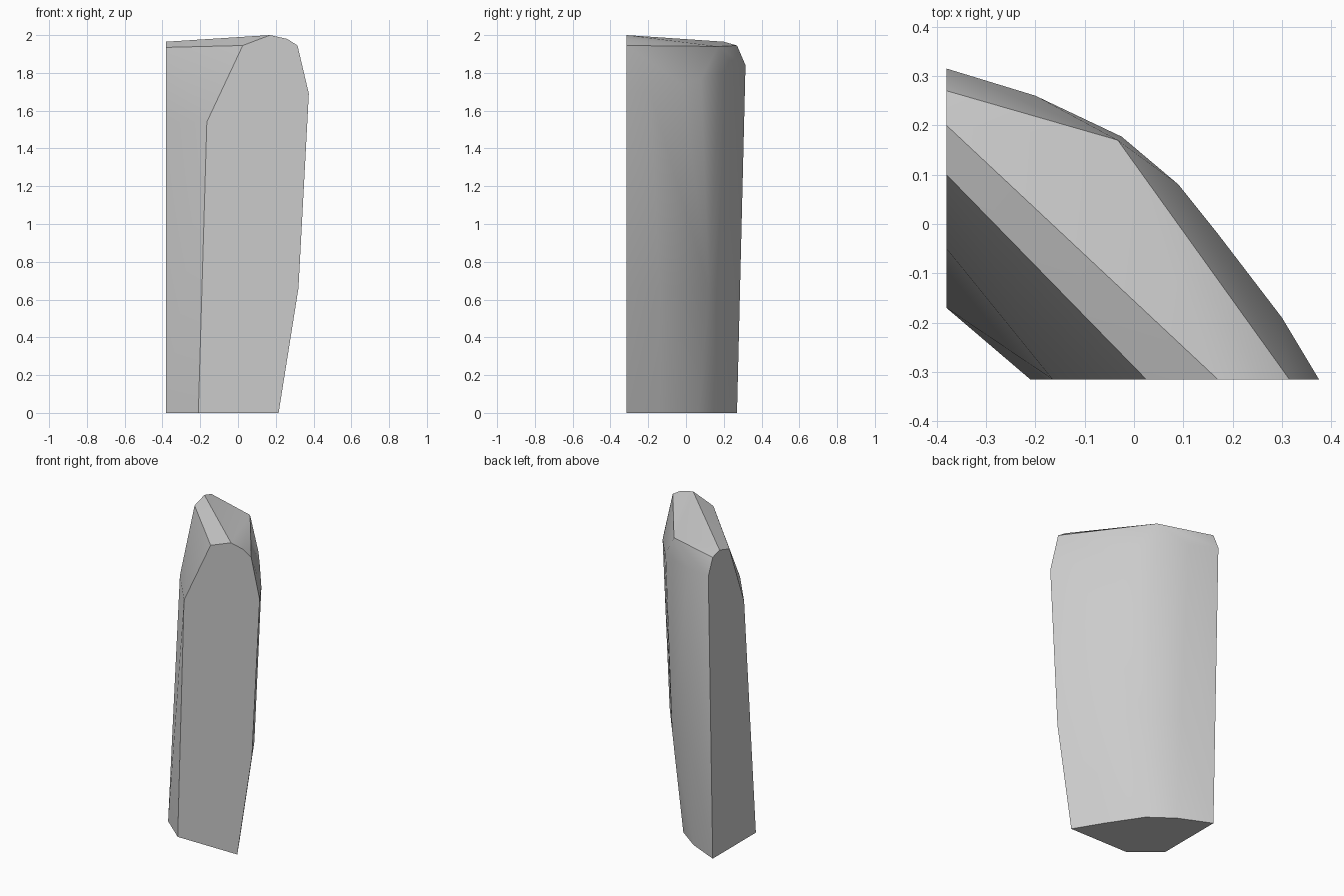
import bpy, bmesh, math

cube = bpy.data.objects.get("Cube")
if cube:
    bpy.data.objects.remove(cube)

stone = bpy.data.materials.new("pale_grey_stone")
stone.use_nodes = True
grey = (0.6, 0.6, 0.6, 1)
stone.diffuse_color = grey
stone.node_tree.nodes["Principled BSDF"].inputs["Base Color"].default_value = grey

CUT_X, CUT_Y = -0.38, -0.315   # the two flat split planes

# outline of the front split face (x, z)
front = [(-0.21, 0), (0.215, 0), (0.32, 0.66), (0.375, 1.69), (0.315, 1.945),
         (0.26, 1.98), (0.17, 2.0), (0.025, 1.945), (-0.165, 1.54)]
# outline of the side split face (y, z)
side = [(-0.17, 0), (0.27, 0), (0.315, 1.84), (0.27, 1.945), (0.2, 1.965),
        (0.10, 1.935), (-0.05, 1.54)]
# rounded outer wall: foot, waist, shoulder and top corner (x, y, z)
wall = [(0.11, -0.14, 0), (-0.03, 0.07, 0), (-0.18, 0.18, 0),
        (0.215, -0.14, 0.66), (0.015, 0.12, 0.66), (-0.185, 0.215, 0.66),
        (0.3, -0.19, 1.7), (0.17, -0.02, 1.74), (0.09, 0.08, 1.77),
        (-0.025, 0.177, 1.8), (-0.2, 0.26, 1.82), (-0.033, 0.17, 1.94)]

points = [(x, CUT_Y, z) for x, z in front] + [(CUT_X, y, z) for y, z in side] + wall

# wrap the outlines into one faceted shard
bm = bmesh.new()
for p in points:
    bm.verts.new(p)
hull = bmesh.ops.convex_hull(bm, input=bm.verts)
loose = [v for v in bm.verts if not v.link_faces]
bmesh.ops.delete(bm, geom=loose, context="VERTS")
bmesh.ops.dissolve_limit(bm, angle_limit=math.radians(0.5), verts=bm.verts, edges=bm.edges)
bmesh.ops.recalc_face_normals(bm, faces=bm.faces)

mesh = bpy.data.meshes.new("stone_shard")
bm.to_mesh(mesh)
bm.free()
mesh.materials.append(stone)
shard = bpy.data.objects.new("stone_shard", mesh)
bpy.context.collection.objects.link(shard)

# soften the rounded wall and keep the split edges crisp
bpy.ops.object.select_all(action="DESELECT")
shard.select_set(True)
bpy.context.view_layer.objects.active = shard
bpy.ops.object.shade_smooth_by_angle(angle=math.radians(30))
